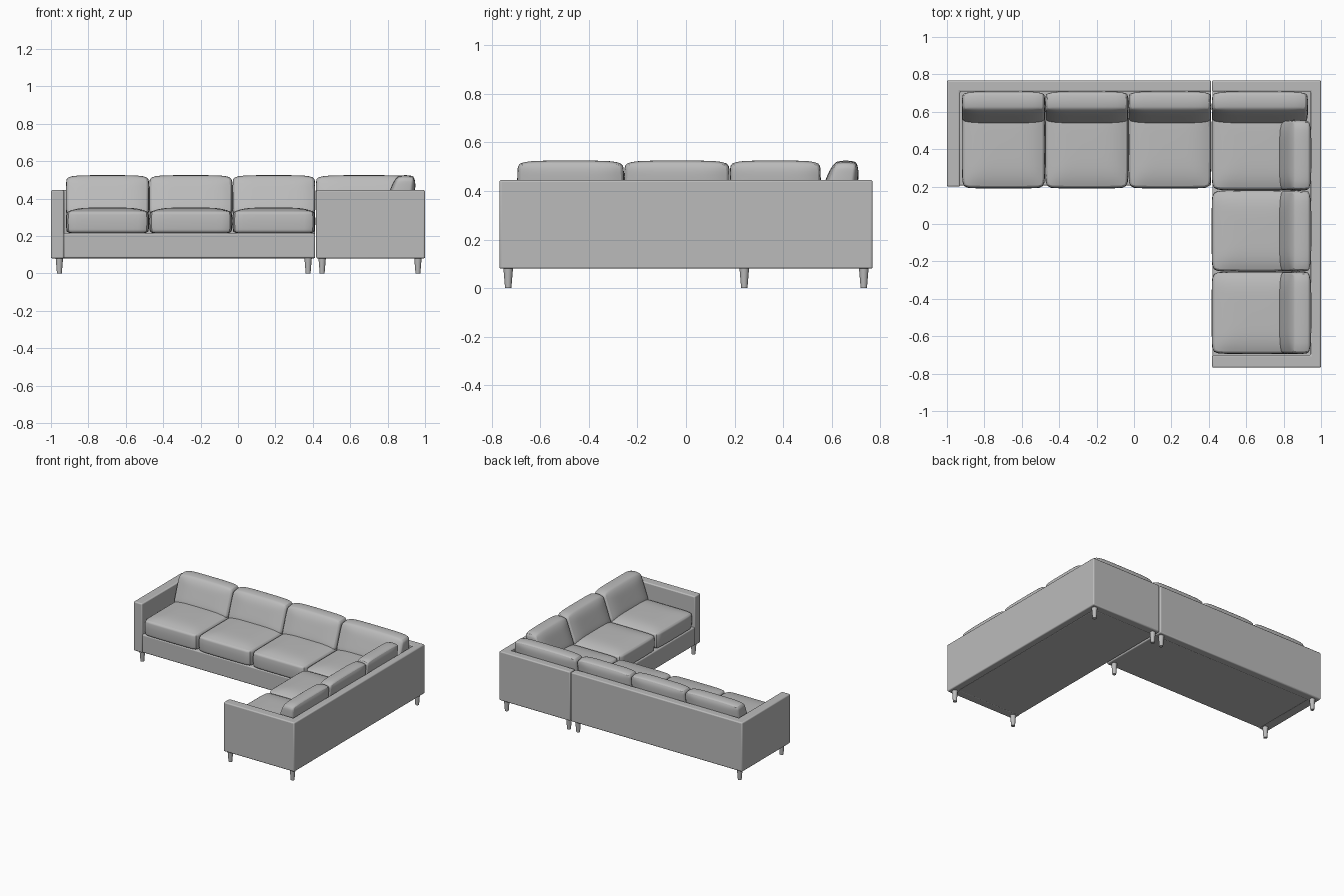
import bpy, bmesh, math

cube = bpy.data.objects.get("Cube")
if cube:
    bpy.data.objects.remove(cube, do_unlink=True)

fabric = bpy.data.materials.new("grey fabric")
fabric.use_nodes = True
GREY = (0.5, 0.5, 0.5, 1)
fabric.diffuse_color = GREY
fabric.node_tree.nodes["Principled BSDF"].inputs["Base Color"].default_value = GREY

FLOOR_GAP, RAIL_TOP, WALL_TOP, CUSHION_TOP = 0.08, 0.205, 0.445, 0.525


def finish(name, bm, loc=(0, 0, 0), turn=0, bevel=0, subsurf=0):
    """Turn a bmesh into a named, smooth-shaded object."""
    bmesh.ops.recalc_face_normals(bm, faces=bm.faces)
    mesh = bpy.data.meshes.new(name)
    bm.to_mesh(mesh)
    bm.free()
    mesh.materials.append(fabric)
    obj = bpy.data.objects.new(name, mesh)
    bpy.context.collection.objects.link(obj)
    obj.location = loc
    obj.rotation_euler.z = turn
    if bevel:
        mod = obj.modifiers.new("soft edges", "BEVEL")
        mod.width, mod.segments = bevel, 3
    if subsurf:
        mod = obj.modifiers.new("rounding", "SUBSURF")
        mod.levels = mod.render_levels = subsurf
    bpy.ops.object.select_all(action="DESELECT")
    obj.select_set(True)
    bpy.context.view_layer.objects.active = obj
    bpy.ops.object.shade_smooth_by_angle(angle=math.radians(45))
    return obj


def slab(name, outline, low, high, bevel):
    """Extrude a plan outline between two heights."""
    bm = bmesh.new()
    face = bm.faces.new([bm.verts.new((x, y, low)) for x, y in outline])
    top = bmesh.ops.extrude_face_region(bm, geom=[face])
    verts = [g for g in top["geom"] if isinstance(g, bmesh.types.BMVert)]
    bmesh.ops.translate(bm, verts=verts, vec=(0, 0, high - low))
    finish(name, bm, bevel=bevel)


def rectangle(x0, x1, y0, y1):
    return [(x0, y0), (x1, y0), (x1, y1), (x0, y1)]


def padded(name, shape, loc, turn=0):
    """A gridded cube reshaped into a cushion."""
    bm = bmesh.new()
    bmesh.ops.create_cube(bm, size=2)
    bmesh.ops.subdivide_edges(bm, edges=bm.edges[:], cuts=7, use_grid_fill=True)
    for v in bm.verts:
        v.co = shape(*v.co)
    finish(name, bm, loc, turn, subsurf=1)


def seat(name, x0, x1, y0, y1):
    half_w, half_d, half_h = (x1 - x0) / 2, (y1 - y0) / 2, 0.071

    def shape(u, v, w):
        rim = max(abs(u), abs(v)) ** 5
        squash = 0.3 if w > 0 else 0.08
        pinch = 1 - 0.02 * w * w
        return (u * half_w * pinch * (1 - 0.015 * v ** 4),
                v * half_d * pinch * (1 - 0.015 * u ** 4),
                w * half_h * (1 - squash * rim))
    padded(name, shape, ((x0 + x1) / 2, (y0 + y1) / 2, 0.281))


def back_cushion(name, width, loc, turn=0):
    half_h = 0.11

    def shape(u, v, w):
        t = (w + 1) / 2
        rim = max(abs(u), abs(w)) ** 6
        depth = 0.088 - 0.032 * t
        return (u * width / 2 * (1 - 0.02 * v * v - 0.02 * max(w, 0) ** 4),
                0.046 * t + v * depth * (1 - 0.22 * rim),
                w * half_h * (1 - 0.08 * abs(u) ** 6 - 0.06 * v * v))
    padded(name, shape, (*loc, CUSHION_TOP - half_h), turn)


# Upholstered outer walls
slab("long_section_walls",
     [(-1, 0.2), (-0.93, 0.2), (-0.93, 0.708), (0.412, 0.708), (0.412, 0.768), (-1, 0.768)],
     FLOOR_GAP, WALL_TOP, 0.008)
slab("corner_section_walls",
     [(0.418, -0.768), (1, -0.768), (1, 0.768), (0.418, 0.768),
      (0.418, 0.708), (0.945, 0.708), (0.945, -0.7), (0.418, -0.7)],
     FLOOR_GAP, WALL_TOP, 0.008)

# Seat platforms
slab("long_section_base", rectangle(-0.935, 0.412, 0.205, 0.715),
     FLOOR_GAP + 0.001, RAIL_TOP + 0.01, 0.008)
slab("corner_section_base", rectangle(0.42, 0.95, -0.71, 0.715),
     FLOOR_GAP + 0.001, RAIL_TOP + 0.01, 0.008)

# Long section cushions
long_edges = [-0.92, -0.475, -0.03, 0.413]
for i, (a, b) in enumerate(zip(long_edges, long_edges[1:]), 1):
    seat(f"long_seat_cushion_{i}", a, b, 0.19, 0.66)
    back_cushion(f"long_back_cushion_{i}", b - a, ((a + b) / 2, 0.612))
back_cushion("corner_back_cushion", 0.515, (0.673, 0.612))

# Corner section cushions
side_edges = [-0.695, -0.255, 0.18, 0.65]
for i, (a, b) in enumerate(zip(side_edges, side_edges[1:]), 1):
    seat(f"side_seat_cushion_{i}", 0.415, 0.9, a, b)
    end = min(b, 0.555)
    back_cushion(f"side_back_cushion_{i}", end - a, (0.85, (a + end) / 2), -math.pi / 2)

# Tapered legs
legs = [(x, y) for x in (-0.955, 0.375) for y in (0.24, 0.732)]
legs += [(x, y) for x in (0.45, 0.962) for y in (-0.732, 0.732)]
for i, (x, y) in enumerate(legs, 1):
    bm = bmesh.new()
    bmesh.ops.create_cone(bm, cap_ends=True, segments=16, radius1=0.013,
                          radius2=0.02, depth=FLOOR_GAP + 0.004)
    finish(f"leg_{i}", bm, (x, y, FLOOR_GAP / 2 + 0.002))
